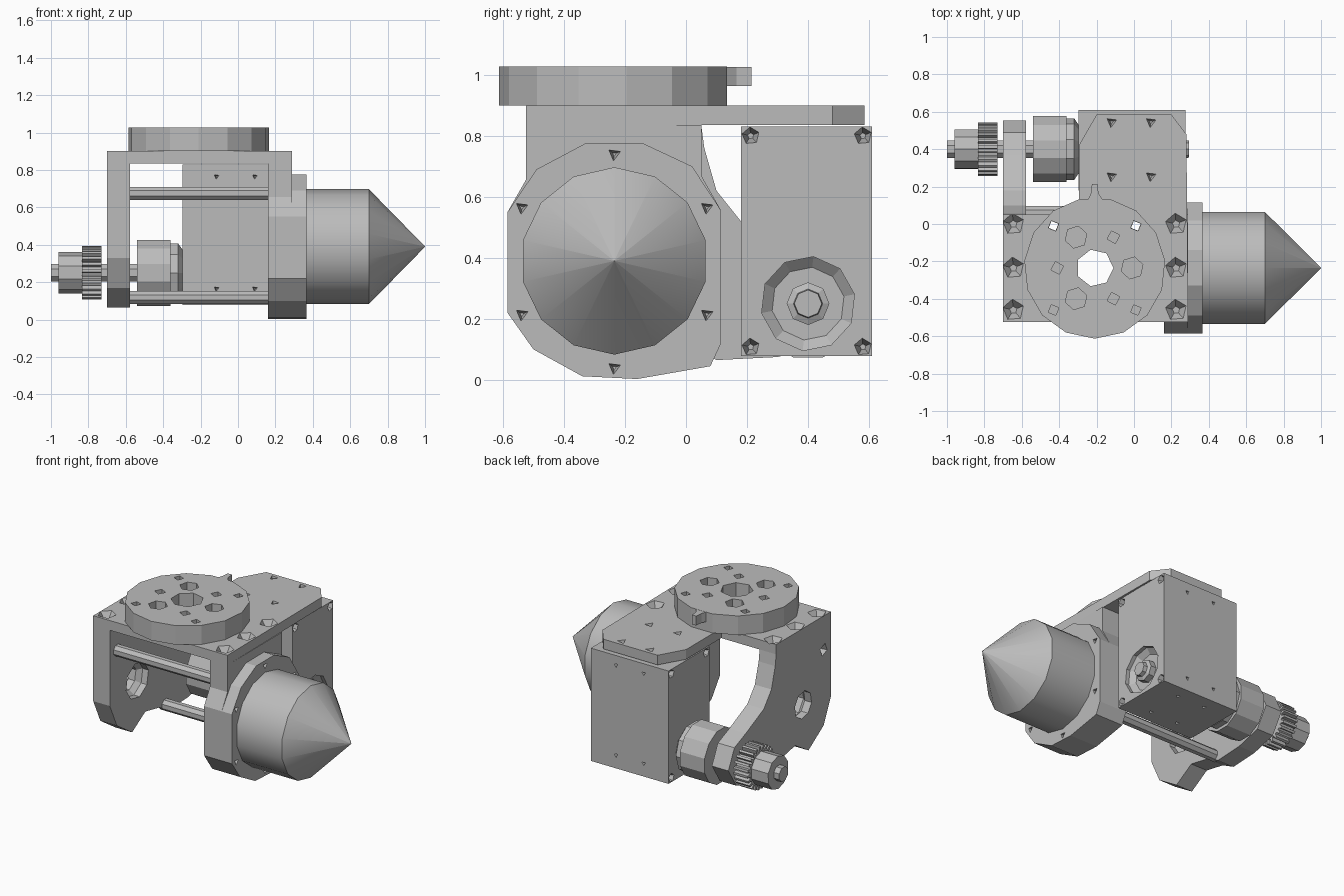
import bpy, bmesh, math

cube = bpy.data.objects.get("Cube")
if cube:
    bpy.data.objects.remove(cube, do_unlink=True)

grey = bpy.data.materials.new("plain_grey")
grey.use_nodes = True
GREY = (0.5, 0.5, 0.5, 1)
grey.diffuse_color = GREY
grey.node_tree.nodes["Principled BSDF"].inputs["Base Color"].default_value = GREY

PLACE = {"x": lambda t, a, b: (t, a, b),
         "y": lambda t, a, b: (a, t, b),
         "z": lambda t, a, b: (a, b, t)}


def ring(c, r, n, phase=0.0):
    """Regular polygon in the plane across an axis."""
    return [(c[0] + r * math.cos(phase + math.tau * i / n),
             c[1] + r * math.sin(phase + math.tau * i / n)) for i in range(n)]


def loft(bm, axis, stations):
    """Closed solid through (position, outline) stations along an axis."""
    loops = [[bm.verts.new(PLACE[axis](t, a, b)) for a, b in outline]
             for t, outline in stations]
    for lo, hi in zip(loops, loops[1:]):
        for i in range(len(lo)):
            j = (i + 1) % len(lo)
            bm.faces.new((lo[i], lo[j], hi[j], hi[i]))
    bm.faces.new(loops[0][::-1])
    bm.faces.new(loops[-1])


def turned(bm, axis, c, steps, n, phase=0.0):
    """Lathe-like solid from (position, radius) steps."""
    loft(bm, axis, [(t, ring(c, r, n, phase)) for t, r in steps])


def finish(name, bm):
    bmesh.ops.recalc_face_normals(bm, faces=bm.faces[:])
    mesh = bpy.data.meshes.new(name)
    bm.to_mesh(mesh)
    bm.free()
    mesh.materials.append(grey)
    obj = bpy.data.objects.new(name, mesh)
    bpy.context.collection.objects.link(obj)
    return obj


def activate(obj):
    bpy.ops.object.select_all(action="DESELECT")
    obj.select_set(True)
    bpy.context.view_layer.objects.active = obj


def solid(name, axis, lo, hi, outline):
    bm = bmesh.new()
    loft(bm, axis, [(lo, outline), (hi, outline)])
    return finish(name, bm)


def lathe(name, axis, c, steps, n, phase=0.0):
    bm = bmesh.new()
    turned(bm, axis, c, steps, n, phase)
    return finish(name, bm)


def cut(obj, holes):
    """Cut holes given as (axis, centre, steps, sides, phase)."""
    bm = bmesh.new()
    for hole in holes:
        turned(bm, *hole)
    cutter = finish("cutter", bm)
    cutter.hide_render = True
    mod = obj.modifiers.new("holes", "BOOLEAN")
    mod.operation, mod.solver, mod.object = "DIFFERENCE", "EXACT", cutter
    activate(obj)
    bpy.ops.object.modifier_apply(modifier=mod.name)
    bpy.data.objects.remove(cutter, do_unlink=True)


def pit(axis, c, surface, inward, r, n=4, phase=0.4):
    """Tapered screw recess starting just outside a surface."""
    return (axis, c, [(surface - inward * 0.05, r), (surface, r),
                      (surface + inward, r * 0.35)], n, phase)


def rect(a0, b0, a1, b1):
    return [(a0, b0), (a1, b0), (a1, b1), (a0, b1)]


MAIN = (-0.235, 0.39)      # nose axis in y, z
DRIVE = (0.4, 0.25)        # drive shaft axis in y, z
DISC = (-0.21, -0.235)     # turntable axis in x, y

# Top plate with the rear shelf over the motor
plate = solid("top_plate", "z", 0.835, 0.9,
              [(-0.7, -0.525), (0.29, -0.525), (0.28, 0.48), (0.2, 0.585),
               (-0.2, 0.585), (-0.295, 0.42), (-0.295, 0.05), (-0.7, 0.05)])
holes = [pit("z", (x, y), 0.9, -0.05, 0.058, 5)
         for x in (-0.645, 0.225) for y in (0.0, -0.235, -0.46)]
holes += [pit("z", (x, y), 0.9, -0.04, 0.03, 3)
          for x in (-0.12, 0.09) for y in (0.255, 0.545)]
holes += [("z", DISC, [(0.8, 0.1), (0.95, 0.1)], 7, 0)]
holes += [("z", (DISC[0] + s * 0.22, -0.01), [(0.8, 0.028), (0.95, 0.028)], 4, 0.4)
          for s in (-1, 1)]
cut(plate, holes)

# Turntable disc
disc = solid("turntable", "z", 0.9, 1.027, ring(DISC, 0.378, 15, -math.pi / 2))
holes = [("z", DISC, [(0.85, 0.1), (1.1, 0.1)], 7, 0)]
for i in range(6):
    a = math.tau * i / 6
    c = (DISC[0] + 0.2 * math.cos(a), DISC[1] + 0.19 * math.sin(a))
    big = i % 2 == 0
    holes.append(("z", c, [(0.89, 0.06 if big else 0.035),
                           (1.1, 0.06 if big else 0.035)], 6 if big else 4, 0.3))
holes += [("z", (DISC[0] + sx * 0.22, DISC[1] + sy * 0.225),
           [(0.89, 0.03), (1.1, 0.03)], 4, 0.4) for sx in (-1, 1) for sy in (-1, 1)]
cut(disc, holes)
solid("turntable_pointer", "z", 0.963, 1.026,
      [(-0.25, 0.12), (-0.16, 0.12), (-0.19, 0.165), (-0.195, 0.215),
       (-0.225, 0.215), (-0.23, 0.165)])

# Right arm, with round lobes for the pivot and the drive shaft
right_arm = solid("right_arm", "x", -0.7, -0.578,
                  [(-0.525, 0.835), (-0.525, 0.33), (-0.45, 0.17), (-0.29, 0.065),
                   (-0.15, 0.15), (0.0, 0.12), (0.1, 0.065), (0.3, 0.075),
                   (0.47, 0.12), (0.553, 0.25), (0.49, 0.38), (0.37, 0.43),
                   (0.18, 0.52), (0.1, 0.62), (0.06, 0.76), (0.05, 0.835)])
cut(right_arm, [("x", MAIN, [(-0.8, 0.09), (-0.65, 0.09), (-0.62, 0.12),
                             (-0.5, 0.12)], 8, 0.2),
                pit("x", (-0.45, 0.675), -0.7, 0.05, 0.04, 4)])

# Left arm and its bolted flange
solid("left_arm", "x", 0.16, 0.29,
      [(-0.525, 0.835), (-0.525, 0.655), (-0.585, 0.55), (-0.585, 0.22),
       (-0.5, 0.1), (-0.34, 0.012), (-0.16, 0.003), (0.08, 0.045),
       (0.115, 0.12), (0.115, 0.555), (0.05, 0.67), (0.05, 0.835)])
flange = solid("nose_flange", "x", 0.29, 0.365,
               [(-0.33, 0.775), (-0.49, 0.69), (-0.585, 0.55), (-0.585, 0.22),
                (-0.5, 0.1), (-0.34, 0.012), (-0.16, 0.003), (0.08, 0.045),
                (0.115, 0.12), (0.115, 0.555), (0.02, 0.7), (-0.14, 0.775)])
cut(flange, [pit("x", (MAIN[0] + 0.35 * math.cos(a), MAIN[1] + 0.35 * math.sin(a)),
                 0.365, -0.05, 0.022, 3)
             for a in (math.tau * (i + 0.5) / 6 for i in range(6))])

# Nose cylinder and cone
nose = lathe("nose_cone", "x", MAIN, [(0.36, 0.307), (0.7, 0.307), (1.0, 0.001)],
             14, math.pi / 14)
activate(nose)
bpy.ops.object.shade_smooth_by_angle(angle=math.radians(32))

# Tie rods between the arms
for name, c in (("upper_tie_rod", (-0.45, 0.675)), ("lower_tie_rod", (0.06, 0.118))):
    lathe(name, "x", c, [(-0.6, 0.038), (0.18, 0.038)], 8, math.pi / 8)

# Motor housing
motor = solid("motor_housing", "x", -0.298, 0.275, rect(0.18, 0.078, 0.61, 0.83))
holes = [("x", DRIVE, [(0.22, 0.12), (0.25, 0.155), (0.33, 0.155)], 10, 0.2)]
for y in (0.212, 0.58):
    for z in (0.108, 0.8):
        holes += [pit("x", (y, z), 0.275, -0.06, 0.029, 5),
                  pit("x", (y, z), -0.298, 0.06, 0.029, 5)]
for x in (-0.115, 0.09):
    for z in (0.165, 0.765):
        holes += [pit("y", (x, z), 0.18, 0.03, 0.015, 3),
                  pit("y", (x, z), 0.61, -0.03, 0.015, 3)]
    holes += [pit("z", (x, y), 0.078, 0.03, 0.015, 3) for y in (0.27, 0.52)]
cut(motor, holes)
lathe("motor_rear_stub", "x", DRIVE, [(0.2, 0.07), (0.26, 0.07), (0.27, 0.048),
                                      (0.295, 0.045)], 8)

# Drive shaft with coupling, gear and end collar
lathe("drive_shaft", "x", DRIVE, [(-1.0, 0.05), (-0.5, 0.05)], 8, math.pi / 8)
lathe("coupling", "x", DRIVE, [(-0.54, 0.183), (-0.36, 0.183)], 12, math.pi / 12)
lathe("coupling_neck", "x", DRIVE, [(-0.36, 0.165), (-0.32, 0.165), (-0.29, 0.12)], 10)
lathe("end_collar", "x", DRIVE, [(-0.96, 0.11), (-0.83, 0.11)], 10, 0.3)
TEETH = 24
teeth = [(DRIVE[0] + r * math.cos(a), DRIVE[1] + r * math.sin(a))
         for i in range(TEETH)
         for f, r in ((0.0, 0.117), (0.4, 0.117), (0.5, 0.143), (0.9, 0.143))
         for a in [math.tau * (i + f) / TEETH]]
solid("drive_gear", "x", -0.835, -0.73, teeth)
